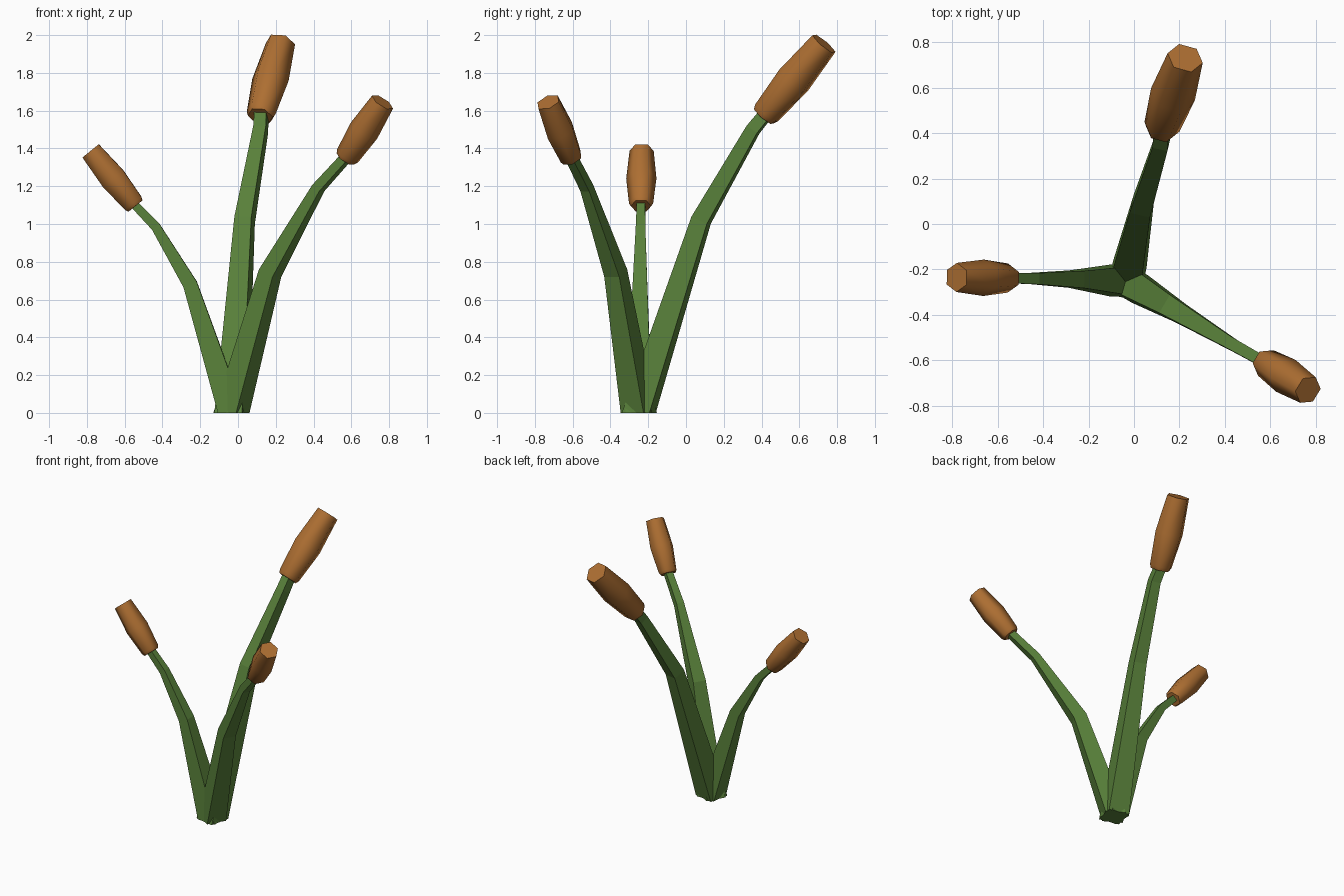
import bpy, bmesh, math
from mathutils import Vector

if "Cube" in bpy.data.objects:
    bpy.data.objects.remove(bpy.data.objects["Cube"])


def material(name, rgb):
    m = bpy.data.materials.new(name)
    m.diffuse_color = (*rgb, 1)
    m.use_nodes = True
    m.node_tree.nodes["Principled BSDF"].inputs["Base Color"].default_value = m.diffuse_color
    return m


GREEN = material("stem green", (0.098, 0.216, 0.042))
BROWN = material("seed head brown", (0.42, 0.158, 0.032))


def sweep(name, points, radii, sides, phase, side_dir, mat, smooth, flat_base=False):
    """Sweep a tapered polygon along a path; side_dir is the horizontal axis of each ring."""
    bm = bmesh.new()
    pts = [Vector(p) for p in points]
    rings = []
    for i, (p, r) in enumerate(zip(pts, radii)):
        before = (p - pts[max(i - 1, 0)]).normalized()
        after = (pts[min(i + 1, len(pts) - 1)] - p).normalized()
        tangent = (before + after).normalized()
        if flat_base and i == 0:
            tangent = Vector((0, 0, 1))
        a = (side_dir - tangent * side_dir.dot(tangent)).normalized()
        b = tangent.cross(a)
        ring = []
        for k in range(sides):
            t = phase + 2 * math.pi * k / sides
            ring.append(bm.verts.new(p + r * (math.cos(t) * a + math.sin(t) * b)))
        rings.append(ring)
    for lo, hi in zip(rings, rings[1:]):
        for k in range(sides):
            n = (k + 1) % sides
            f = bm.faces.new((lo[k], lo[n], hi[n], hi[k]))
            f.smooth = smooth
    bm.faces.new(rings[0][::-1])
    bm.faces.new(rings[-1])
    bmesh.ops.recalc_face_normals(bm, faces=bm.faces)
    me = bpy.data.meshes.new(name)
    bm.to_mesh(me)
    bm.free()
    me.materials.append(mat)
    ob = bpy.data.objects.new(name, me)
    bpy.context.collection.objects.link(ob)


ROOT = (-0.035, -0.25, 0)

# name, stem path above the root, stem half widths, head start, head end, head radius
REEDS = [
    ("tall", [(0.035, 0.08, 1.02), (0.12, 0.355, 1.5)], (0.075, 0.046, 0.034, 0.032),
     (0.118, 0.412, 1.57), (0.225, 0.73, 1.955), 0.1),
    ("left", [(-0.253, -0.243, 0.68), (-0.435, -0.24, 0.985)], (0.07, 0.038, 0.025, 0.022),
     (-0.543, -0.238, 1.095), (-0.78, -0.235, 1.387), 0.08),
    ("right", [(0.17, -0.372, 0.74), (0.425, -0.525, 1.19)], (0.07, 0.046, 0.027, 0.024),
     (0.57, -0.605, 1.345), (0.765, -0.73, 1.645), 0.082),
]

for name, path, halves, start, end, radius in REEDS:
    start, end = Vector(start), Vector(end)
    lean = start - Vector(ROOT)
    side = Vector((lean.y, -lean.x, 0)).normalized()
    # square tapering stem, ending just inside the head
    sweep(name + "_stem", [ROOT, *path, start.lerp(end, 0.06)],
          [h * math.sqrt(2) for h in halves], 4, math.pi / 4, side, GREEN, False, True)
    # six-sided barrel head with a small chamfer at the bottom
    sweep(name + "_seed_head", [start.lerp(end, t) for t in (0, 0.05, 0.5, 1)],
          [radius * s for s in (0.68, 0.8, 1.0, 0.8)], 6, 0, side, BROWN, True)
